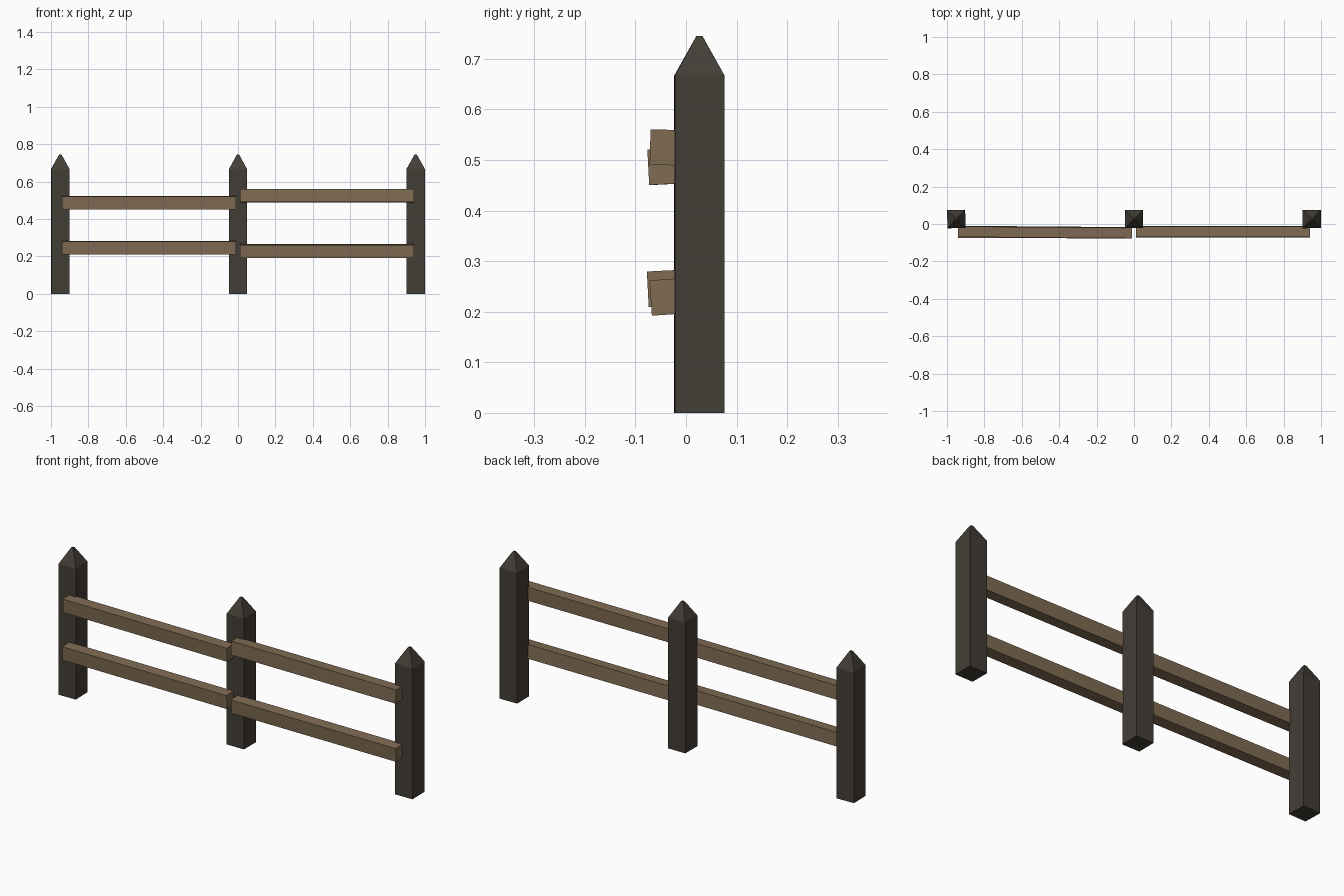
import bpy, bmesh, math
from mathutils import Matrix, Vector

if "Cube" in bpy.data.objects:
    bpy.data.objects.remove(bpy.data.objects["Cube"])


def material(name, rgb):
    m = bpy.data.materials.new(name)
    m.diffuse_color = (*rgb, 1)
    m.use_nodes = True
    m.node_tree.nodes["Principled BSDF"].inputs["Base Color"].default_value = m.diffuse_color
    return m


DARK = material("dark post wood", (0.056, 0.047, 0.037))
BROWN = material("brown rail wood", (0.214, 0.147, 0.086))


def finish(bm, name, mat):
    bmesh.ops.recalc_face_normals(bm, faces=bm.faces)
    me = bpy.data.meshes.new(name)
    bm.to_mesh(me)
    bm.free()
    me.materials.append(mat)
    ob = bpy.data.objects.new(name, me)
    bpy.context.collection.objects.link(ob)
    return ob


# Square post whose top tapers to a small blunt tip
def post(name, x, width, yaw):
    bm = bmesh.new()
    rings = []
    for h, z in ((width / 2, 0), (width / 2, 0.667), (0.006, 0.745)):
        rings.append([bm.verts.new((sx * h, sy * h, z))
                      for sx, sy in ((-1, -1), (1, -1), (1, 1), (-1, 1))])
    for a, b in zip(rings, rings[1:]):
        for i in range(4):
            j = (i + 1) % 4
            bm.faces.new((a[i], a[j], b[j], b[i]))
    bm.faces.new(rings[0])
    bm.faces.new(rings[-1])
    ob = finish(bm, name, DARK)
    ob.location = (x, 0.0265, 0)
    ob.rotation_euler = (0, 0, math.radians(yaw))


post("left_post", -0.95, 0.097, 1.5)
post("middle_post", 0.0, 0.097, 0)
post("right_post", 0.95, 0.098, 0.5)


# Rail: box nailed to the front of the posts, with a slight twist and yaw
def rail(name, x, y, z, roll, yaw):
    bm = bmesh.new()
    bmesh.ops.create_cube(bm, size=1)
    bmesh.ops.scale(bm, vec=Vector((0.93, 0.056, 0.07)), verts=bm.verts)
    ob = finish(bm, name, BROWN)
    ob.location = (x, y, z)
    ob.rotation_euler = (math.radians(roll), 0, math.radians(yaw))


rail("upper_left_rail", -0.475, -0.043, 0.487, 3, -0.45)
rail("upper_right_rail", 0.475, -0.043, 0.525, -1.5, 0)
rail("lower_left_rail", -0.475, -0.046, 0.246, 3, -0.2)
rail("lower_right_rail", 0.475, -0.042, 0.229, 4, 0)
